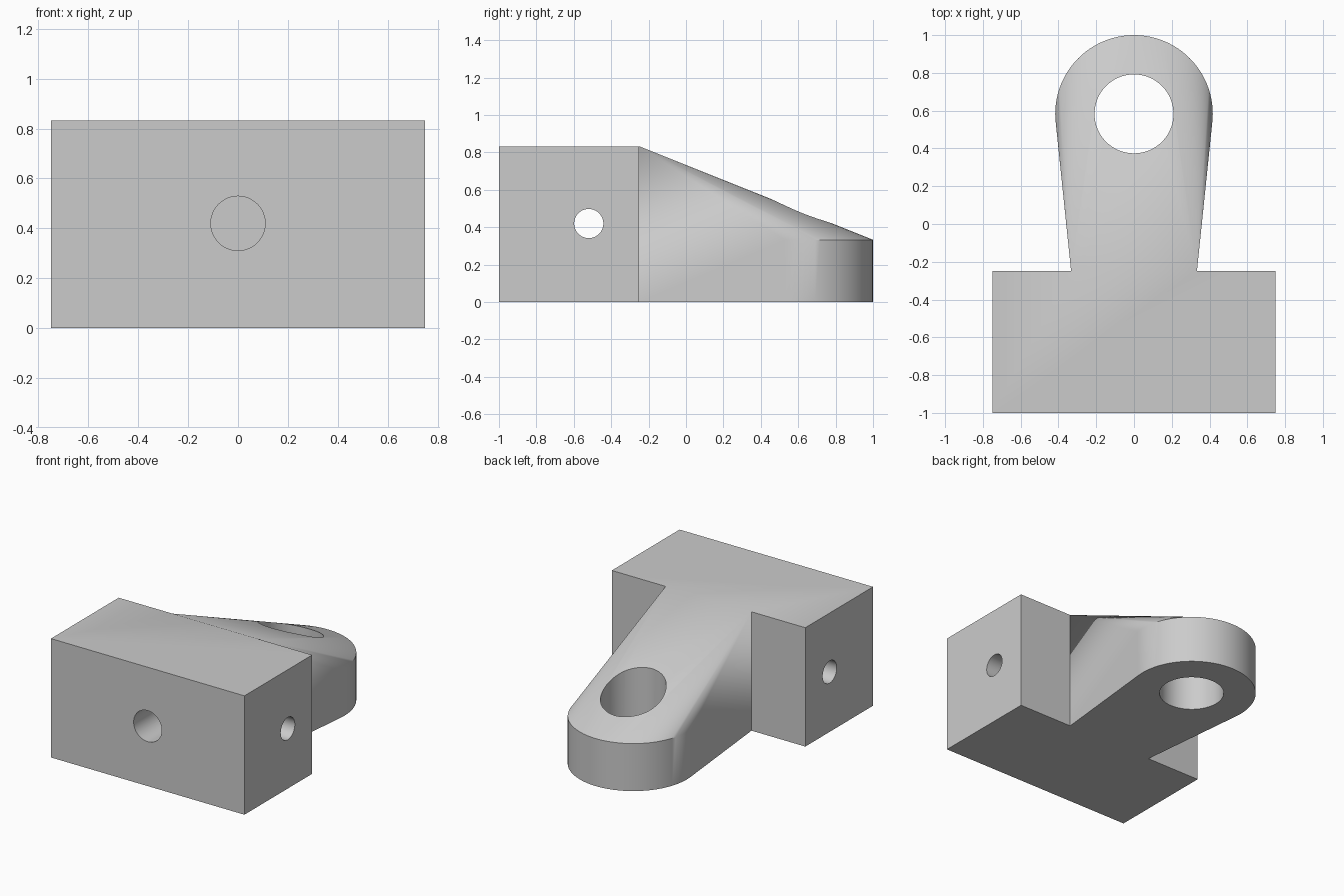
import bpy
import bmesh
from math import cos, sin, pi, radians
from mathutils import Matrix

if "Cube" in bpy.data.objects:
    bpy.data.objects.remove(bpy.data.objects["Cube"], do_unlink=True)

HEIGHT = 0.833          # block height
BACK = -0.25            # plane where the arm meets the block
EYE_Y, EYE_R, EYE_H = 0.583, 0.417, 0.333

grey = bpy.data.materials.new("plain grey")
grey.use_nodes = True
grey.diffuse_color = (0.6, 0.6, 0.6, 1)
grey.node_tree.nodes["Principled BSDF"].inputs["Base Color"].default_value = (0.6, 0.6, 0.6, 1)


def make_object(name, bm):
    bmesh.ops.recalc_face_normals(bm, faces=bm.faces)
    mesh = bpy.data.meshes.new(name)
    bm.to_mesh(mesh)
    bm.free()
    mesh.materials.append(grey)
    obj = bpy.data.objects.new(name, mesh)
    bpy.context.collection.objects.link(obj)
    return obj


def bore(name, center, radius, length, axis):
    """Cylindrical cutter along the given axis."""
    turn = {"X": Matrix.Rotation(pi / 2, 4, "Y"),
            "Y": Matrix.Rotation(pi / 2, 4, "X"),
            "Z": Matrix.Identity(4)}[axis]
    bm = bmesh.new()
    bmesh.ops.create_cone(bm, cap_ends=True, segments=64, radius1=radius, radius2=radius,
                          depth=length, matrix=Matrix.Translation(center) @ turn)
    return make_object(name, bm)


def combine(target, other, operation):
    """Apply a boolean and remove the helper."""
    mod = target.modifiers.new(operation, "BOOLEAN")
    mod.operation = operation
    mod.solver = "EXACT"
    mod.object = other
    bpy.context.view_layer.objects.active = target
    bpy.ops.object.modifier_apply(modifier=mod.name)
    bpy.data.objects.remove(other, do_unlink=True)


# Rectangular block
bm = bmesh.new()
bmesh.ops.create_cube(bm, size=1, matrix=Matrix.Translation((0, -0.625, HEIGHT / 2))
                      @ Matrix.Diagonal((1.5, 0.75, HEIGHT, 1)))
bracket = make_object("bracket", bm)

# Arm: hull between the rectangle on the block and the round eye
bm = bmesh.new()
for x in (-0.333, 0.333):
    for z in (0, HEIGHT):
        bm.verts.new((x, BACK, z))
for i in range(96):
    a = 2 * pi * i / 96
    for z in (0, EYE_H):
        bm.verts.new((EYE_R * cos(a), EYE_Y + EYE_R * sin(a), z))
hull = bmesh.ops.convex_hull(bm, input=bm.verts)
loose = {v for v in hull["geom_interior"] + hull["geom_unused"]
         if isinstance(v, bmesh.types.BMVert)}
bmesh.ops.delete(bm, geom=list(loose), context="VERTS")
bmesh.ops.dissolve_limit(bm, angle_limit=radians(0.1), verts=bm.verts, edges=bm.edges)
combine(bracket, make_object("arm", bm), "UNION")

# Eye hole, cross bore and blind front bore
combine(bracket, bore("eye_hole", (0, EYE_Y, 0.4), 0.209, 2, "Z"), "DIFFERENCE")
combine(bracket, bore("cross_bore", (0, -0.52, 0.42), 0.078, 2, "X"), "DIFFERENCE")
combine(bracket, bore("front_bore", (0, -0.75, 0.42), 0.109, 0.95, "Y"), "DIFFERENCE")

# Smooth curved walls, crisp edges
bpy.ops.object.select_all(action="DESELECT")
bracket.select_set(True)
bpy.context.view_layer.objects.active = bracket
bpy.ops.object.shade_smooth_by_angle(angle=radians(30))
